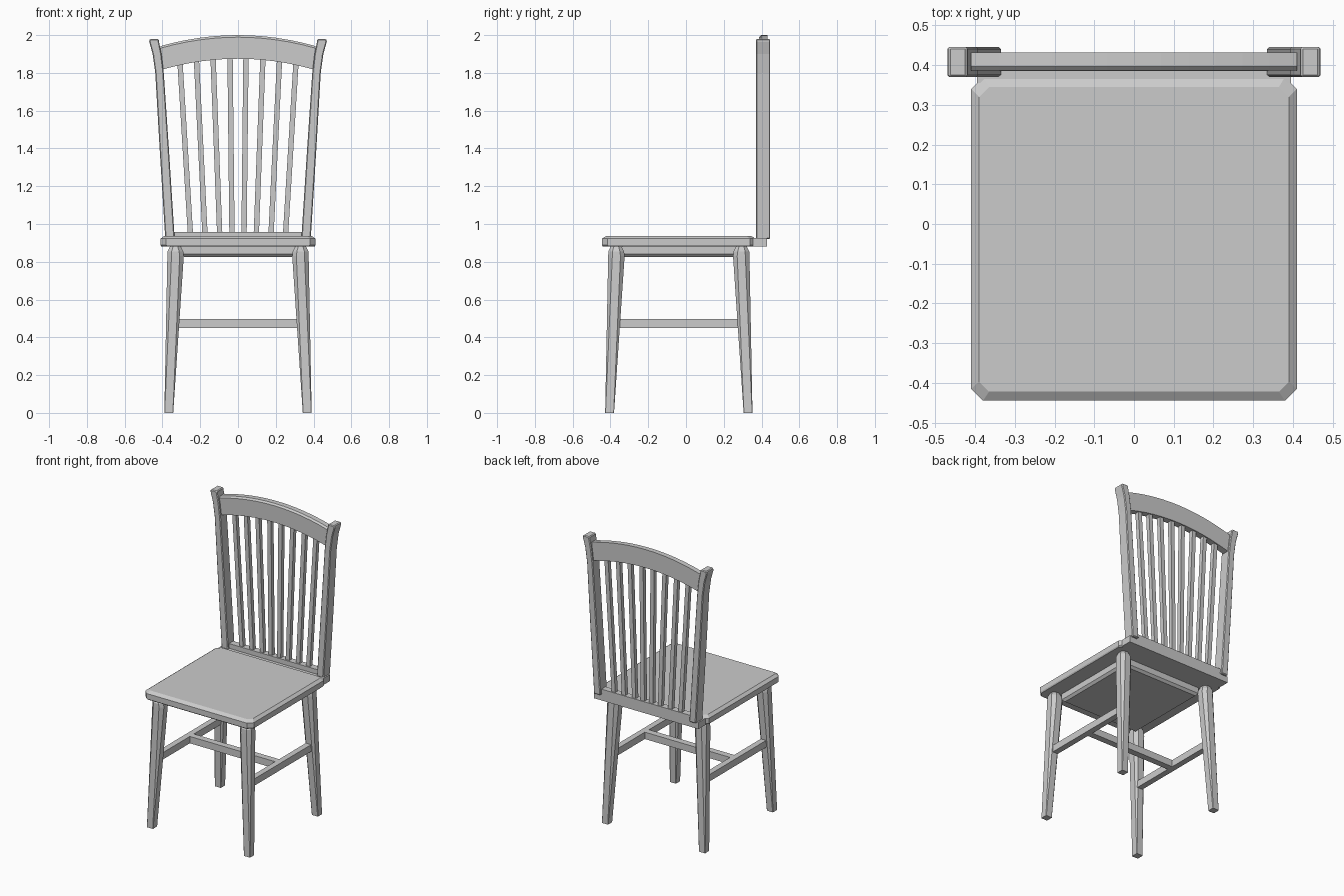
import bpy, bmesh

if "Cube" in bpy.data.objects:
    bpy.data.objects.remove(bpy.data.objects["Cube"])


def loft(name, rings):
    """Closed solid skinned through rings of equal point count."""
    bm = bmesh.new()
    rows = [[bm.verts.new(p) for p in r] for r in rings]
    n = len(rows[0])
    for a, b in zip(rows, rows[1:]):
        for i in range(n):
            j = (i + 1) % n
            bm.faces.new((a[i], a[j], b[j], b[i]))
    bm.faces.new(rows[0][::-1])
    bm.faces.new(rows[-1])
    bmesh.ops.recalc_face_normals(bm, faces=bm.faces)
    me = bpy.data.meshes.new(name)
    bm.to_mesh(me)
    bm.free()
    ob = bpy.data.objects.new(name, me)
    bpy.context.collection.objects.link(ob)
    return ob


def rect(x0, x1, y0, y1, z):
    return [(x0, y0, z), (x1, y0, z), (x1, y1, z), (x0, y1, z)]


def box(name, x0, x1, y0, y1, z0, z1):
    return loft(name, [rect(x0, x1, y0, y1, z0), rect(x0, x1, y0, y1, z1)])


def octagon(x0, x1, y0, y1, z, c):
    return [(x0 + c, y0, z), (x1 - c, y0, z), (x1, y0 + c, z), (x1, y1 - c, z),
            (x1 - c, y1, z), (x0 + c, y1, z), (x0, y1 - c, z), (x0, y0 + c, z)]


def bevel(ob, width):
    m = ob.modifiers.new("bevel", 'BEVEL')
    m.width = width
    m.segments = 1


MID_Y = -0.038  # centre line of the leg frame

# Seat with clipped corners and chamfered top edge
loft("seat", [octagon(-.405, .405, -.44, .365, .88, .03),
              octagon(-.41, .41, -.445, .37, .888, .03),
              octagon(-.41, .41, -.445, .37, .922, .03),
              octagon(-.39, .39, -.422, .345, .937, .025)])

# Panel under the seat
loft("under_seat_panel", [rect(-.285, .285, -.325, .25, .825),
                          rect(-.30, .30, -.34, .265, .84),
                          rect(-.30, .30, -.34, .265, .885)])

# Legs: chamfered block at the top, tapering to a square foot
for sx, side in ((-1, "left"), (1, "right")):
    for sy, end in ((-1, "front"), (1, "back")):
        rings = []
        for z, inner, outer, c in ((0, .343, .390, .002), (.83, .287, .374, .022),
                                   (.855, .290, .373, .022), (.885, .305, .358, .015)):
            ring = octagon(inner, outer, inner, outer, z, c)
            rings.append([(sx * x, MID_Y + sy * y, h) for x, y, h in ring])
        loft(f"{end}_{side}_leg", rings)

# H-shaped stretchers
for sx, side in ((-1, "left"), (1, "right")):
    x = sx * .342
    box(f"{side}_stretcher", x - .02, x + .02, -.37, .30, .45, .497)
box("cross_stretcher", -.335, .335, MID_Y - .022, MID_Y + .022, .45, .497)

# Lower back rail, with a narrower raised strip between the posts
box("back_rail_base", -.395, .395, .355, .43, .88, .925)
box("back_rail_strip", -.34, .34, .385, .43, .90, .957)

# Back posts, leaning and flaring outwards at the top
POST = ((.920, .335, .385), (1.40, .366, .415), (1.80, .393, .438),
        (1.90, .405, .452), (1.965, .418, .470), (1.98, .420, .467))
for sx, side in ((-1, "left"), (1, "right")):
    post = loft(f"{side}_back_post",
                [rect(sx * a, sx * b, .370, .446, z) for z, a, b in POST])
    bevel(post, .005)


# Arched crest rail with a chamfered front top edge
def arc(x, edge, rise):
    return edge + rise * (1 - (x / .41) ** 2)


STEPS = 12
crest = []
for i in range(STEPS + 1):
    t = 2 * i / STEPS - 1
    x = .41 * t
    lo, hi = arc(x, 1.818, .057), arc(x, 1.942, .058)
    xl = .40 * t
    crest.append([(xl, .386, lo), (xl, .432, lo), (x, .432, hi),
                  (x, .397, hi), (x, .386, hi - .011)])
loft("crest_rail", crest)

# Fanned spindles
for i, (xb, xt) in enumerate(((.032, .042), (.097, .132), (.175, .220), (.252, .307))):
    for sx, side in ((-1, "left"), (1, "right")):
        b, t = sx * xb, sx * xt
        w = .014
        loft(f"{side}_spindle_{i + 1}",
             [rect(b - w, b + w, .395, .423, .95),
              rect(t - w, t + w, .395, .423, arc(xt, 1.818, .057) + .012)])
